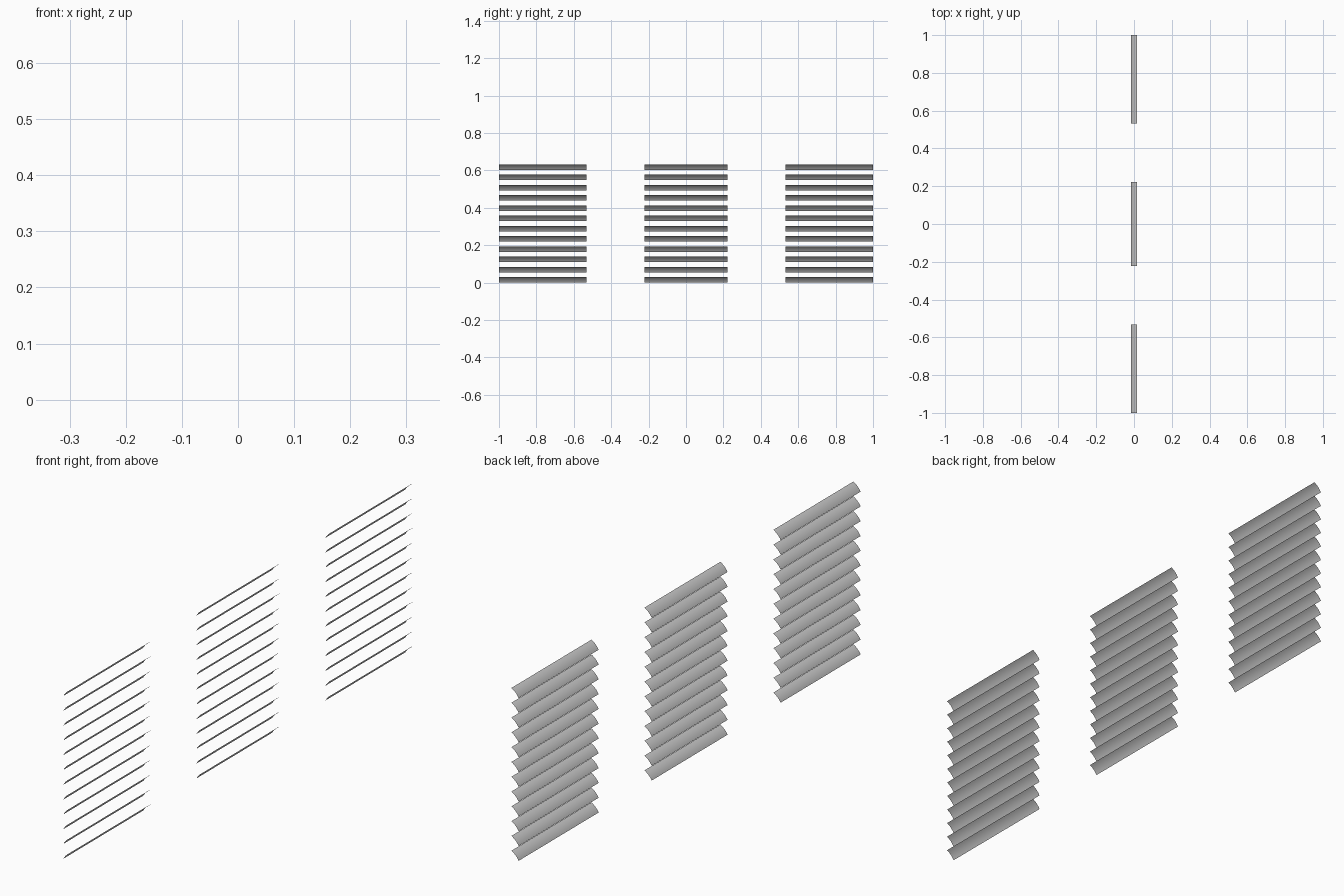
import bpy, bmesh, math

if "Cube" in bpy.data.objects:
    bpy.data.objects.remove(bpy.data.objects["Cube"])

HALF = 0.0148      # half of slat depth in x
RISE = 0.0296      # slat height in z
SAG = 0.003        # crown of the curved slat
TOTAL = 0.632
COUNT = 12
STEPS = 8


def slat_profile():
    # shallow arc leaning 45 degrees, crown facing -x and up
    pts = []
    for i in range(STEPS + 1):
        t = i / STEPS
        bulge = SAG * 4 * t * (1 - t) * math.sqrt(0.5)
        pts.append((-HALF + 2 * HALF * t - bulge, RISE * t + bulge))
    return pts


def blind(name, y0, y1):
    # one thin curved slat, repeated upwards
    bm = bmesh.new()
    rows = [[bm.verts.new((x, y, z)) for y in (y0, y1)] for x, z in slat_profile()]
    for a, b in zip(rows, rows[1:]):
        f = bm.faces.new((a[0], b[0], b[1], a[1]))
        f.smooth = True
    mesh = bpy.data.meshes.new(name)
    bm.to_mesh(mesh)
    bm.free()
    obj = bpy.data.objects.new(name, mesh)
    bpy.context.collection.objects.link(obj)
    arr = obj.modifiers.new("stack", 'ARRAY')
    arr.count = COUNT
    arr.use_relative_offset = False
    arr.use_constant_offset = True
    arr.constant_offset_displace = (0, 0, (TOTAL - RISE) / (COUNT - 1))


# three window blinds in a row
blind("front_blind_slats", -1.0, -0.532)
blind("middle_blind_slats", -0.222, 0.222)
blind("back_blind_slats", 0.532, 1.0)
